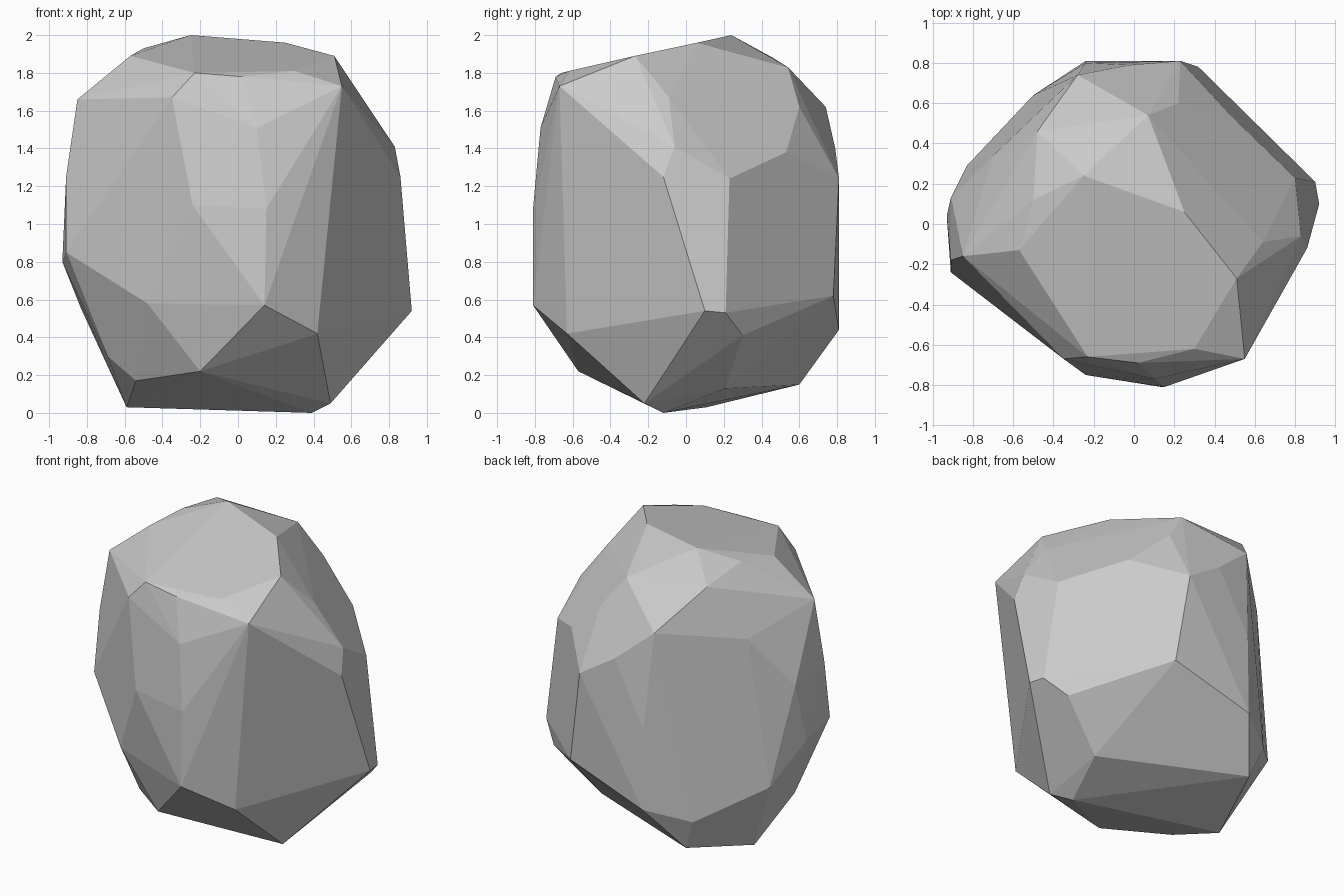
import bpy, bmesh

# Corner points of the chiselled boulder, about 48 in all
corners = [
    # crown
    (-.25, .24, 2.0), (.25, .06, 1.96), (.51, -.27, 1.89), (.30, -.62, 1.81),
    (.02, -.69, 1.78), (-.23, -.66, 1.80), (-.57, -.13, 1.89), (-.50, .12, 1.93),
    (-.48, .46, 1.88), (.07, .54, 1.83),
    # shoulder
    (.55, -.67, 1.73), (.64, -.09, 1.67), (.22, .60, 1.62), (-.28, .74, 1.62),
    (-.70, .34, 1.54), (-.85, -.16, 1.66), (-.35, -.67, 1.67), (.10, -.77, 1.51),
    (.83, -.06, 1.41), (.49, .53, 1.38), (-.02, .79, 1.40),
    # waist
    (.86, -.12, 1.25), (.80, .23, 1.24), (.23, .81, 1.24), (-.24, .80, .98),
    (-.91, .13, 1.20), (-.91, -.18, 1.25), (-.24, -.75, 1.10), (.15, -.81, 1.08),
    (.49, -.65, 1.02), (-.91, -.24, .85), (-.93, .04, .80),
    # lower flanks
    (.92, .10, .54), (.90, .21, .53), (.78, .30, .41), (.32, .78, .62),
    (-.24, .81, .44), (-.50, .64, .36), (-.83, .29, .55), (-.48, -.57, .58),
    (.14, -.81, .57), (.42, -.63, .42), (-.20, -.57, .22),
    # foot
    (.49, -.22, .05), (.39, -.12, 0), (.49, .21, .13), (-.42, .60, .15),
    (-.59, .11, .03), (-.54, -.28, .17), (-.69, -.18, .30),
]

# Wrap the points in flat facets
bm = bmesh.new()
for c in corners:
    bm.verts.new(c)
hull = bmesh.ops.convex_hull(bm, input=bm.verts)
loose = [v for v in bm.verts if not v.link_faces]
bmesh.ops.delete(bm, geom=loose, context='VERTS')

# Merge nearly level triangles into larger chiselled faces
bmesh.ops.dissolve_limit(bm, angle_limit=0.06, verts=bm.verts, edges=bm.edges)
bmesh.ops.recalc_face_normals(bm, faces=bm.faces)

mesh = bpy.data.meshes.new("boulder")
bm.to_mesh(mesh)
bm.free()
boulder = bpy.data.objects.new("boulder", mesh)
bpy.context.collection.objects.link(boulder)
